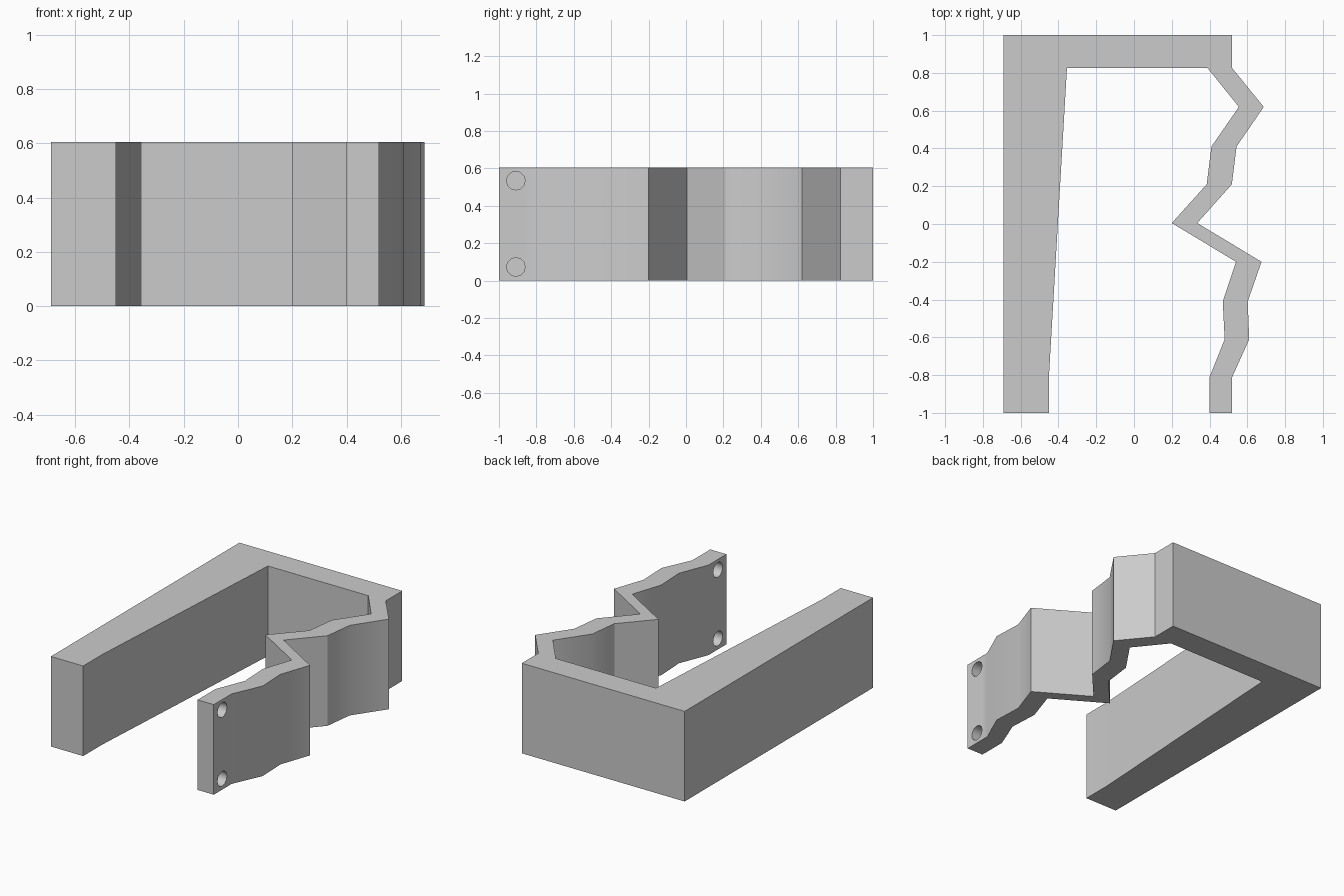
import bpy
import bmesh
import math

cube = bpy.data.objects.get("Cube")
if cube:
    bpy.data.objects.remove(cube, do_unlink=True)

HEIGHT = 0.605

# Single flat grey
grey = bpy.data.materials.new("light grey")
grey.use_nodes = True
colour = (0.6, 0.6, 0.6, 1)
grey.diffuse_color = colour
grey.node_tree.nodes["Principled BSDF"].inputs["Base Color"].default_value = colour


def extrude_profile(name, points, height):
    """Extrude a closed outline straight up from the ground."""
    bm = bmesh.new()
    base = bm.faces.new([bm.verts.new((x, y, 0)) for x, y in points])
    top = bmesh.ops.extrude_face_region(bm, geom=[base])["geom"]
    verts = [v for v in top if isinstance(v, bmesh.types.BMVert)]
    bmesh.ops.translate(bm, verts=verts, vec=(0, 0, height))
    bmesh.ops.recalc_face_normals(bm, faces=bm.faces)
    mesh = bpy.data.meshes.new(name)
    bm.to_mesh(mesh)
    bm.free()
    obj = bpy.data.objects.new(name, mesh)
    bpy.context.collection.objects.link(obj)
    mesh.materials.append(grey)
    return obj


# Outline: thick tapered arm, back wall, then the zigzag spring arm
frame = [(-0.45, -1), (-0.45, -0.8), (-0.355, 0.825), (0.39, 0.825)]
zigzag_inner = [(0.555, 0.62), (0.41, 0.41), (0.385, 0.21), (0.2, 0.005),
                (0.54, -0.2), (0.47, -0.41), (0.48, -0.61), (0.4, -0.81), (0.4, -1)]
zigzag_outer = [(0.52, -1), (0.52, -0.81), (0.61, -0.61), (0.602, -0.41),
                (0.675, -0.2), (0.335, 0.005), (0.518, 0.21), (0.543, 0.41),
                (0.687, 0.62), (0.52, 0.825)]
corners = [(0.52, 1), (-0.69, 1), (-0.69, -1)]
clip = extrude_profile("spring_clip", frame + zigzag_inner + zigzag_outer + corners, HEIGHT)

# Two screw holes through the tab at the end of the spring arm
for z in (0.073, 0.535):
    bpy.ops.mesh.primitive_cylinder_add(vertices=12, radius=0.05, depth=0.5,
                                        location=(0.48, -0.91, z),
                                        rotation=(0, math.pi / 2, 0))
    cutter = bpy.context.object
    cutter.name = "hole_cutter"
    cutter.hide_render = True
    cutter.data.materials.append(grey)
    cut = clip.modifiers.new("screw_hole", 'BOOLEAN')
    cut.operation = 'DIFFERENCE'
    cut.solver = 'EXACT'
    cut.object = cutter
    bpy.context.view_layer.objects.active = clip
    bpy.ops.object.modifier_apply(modifier=cut.name)
    bpy.data.objects.remove(cutter, do_unlink=True)

# Soften the gentle bends, keep the strong ones crisp
bpy.ops.object.select_all(action='DESELECT')
clip.select_set(True)
bpy.context.view_layer.objects.active = clip
bpy.ops.object.shade_smooth_by_angle(angle=math.radians(33))
